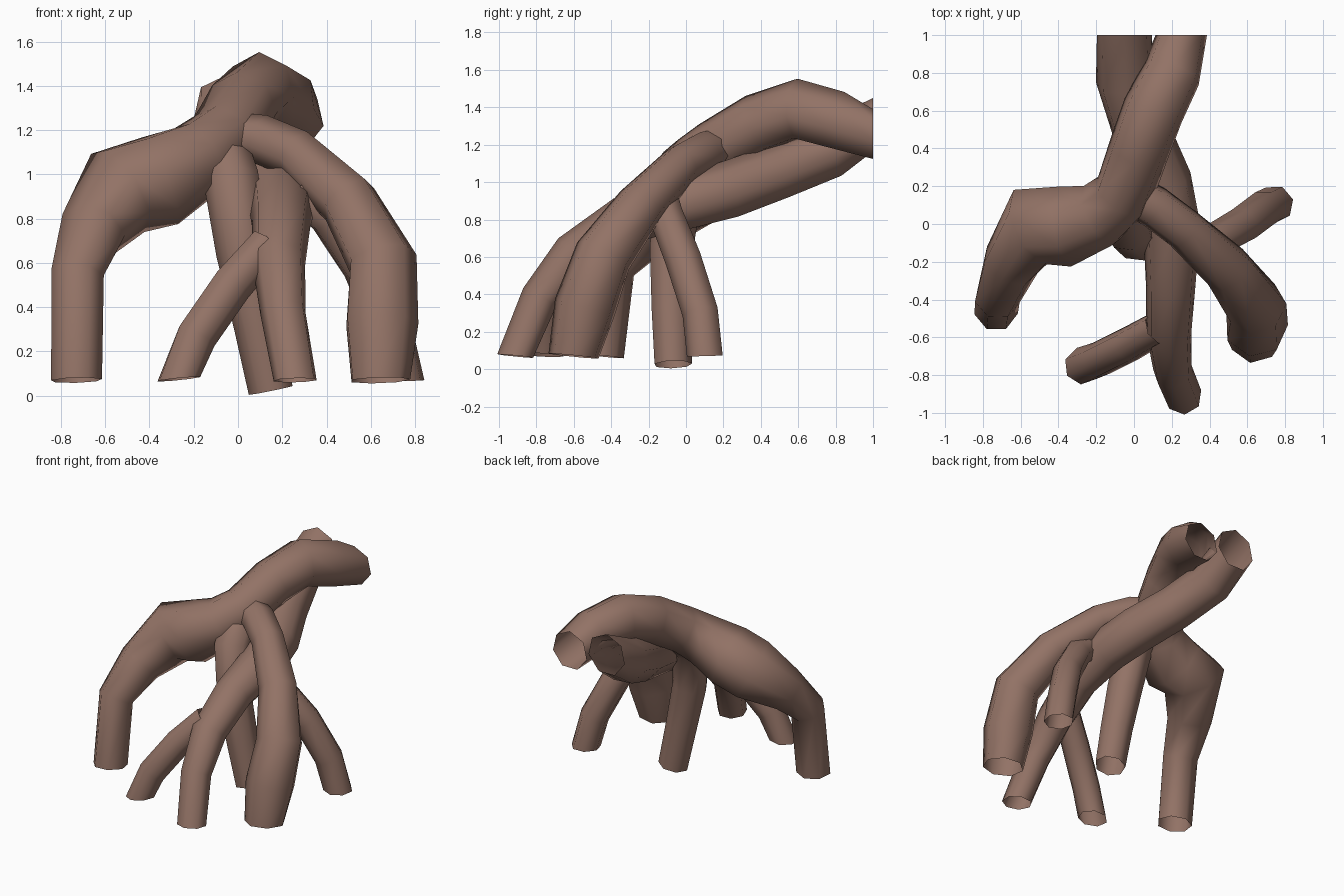
import bpy, bmesh, math
from mathutils import Vector

bark = bpy.data.materials.new("brown bark")
bark.diffuse_color = (0.29, 0.17, 0.132, 1)
SIDES = 7


def root(name, path, start_dir=None, end_dir=None):
    """Open low-poly tube through (x, y, z, radius) points."""
    pts = [Vector(p[:3]) for p in path]
    bm = bmesh.new()
    rings, ref = [], None
    for i, p in enumerate(pts):
        before = (p - pts[i - 1]).normalized() if i else Vector()
        after = (pts[i + 1] - p).normalized() if i < len(pts) - 1 else Vector()
        t = (before + after).normalized()
        if i == 0 and start_dir:
            t = Vector(start_dir).normalized()
        if i == len(pts) - 1 and end_dir:
            t = Vector(end_dir).normalized()
        # carry the ring's orientation along the path without twisting
        if ref is None:
            ref = Vector((0, 0, 1)) if abs(t.z) < 0.9 else Vector((0, 1, 0))
        ref = (ref - t * ref.dot(t)).normalized()
        side = t.cross(ref)
        ring = []
        for k in range(SIDES):
            a = 2 * math.pi * k / SIDES
            ring.append(bm.verts.new(p + path[i][3] * (math.cos(a) * ref + math.sin(a) * side)))
        rings.append(ring)
    for r0, r1 in zip(rings, rings[1:]):
        for k in range(SIDES):
            n = (k + 1) % SIDES
            f = bm.faces.new((r0[k], r0[n], r1[n], r1[k]))
            f.smooth = True
    me = bpy.data.meshes.new(name)
    bm.to_mesh(me)
    bm.free()
    me.materials.append(bark)
    ob = bpy.data.objects.new(name, me)
    bpy.context.collection.objects.link(ob)


DOWN = (0.03, -0.1, -1)
BACK = (0, -1, 0)

# upper main root, arching over to the left foot
root("left_main_root", [
    (0.25, 1.00, 1.25, 0.14), (0.20, 0.80, 1.33, 0.16), (0.10, 0.60, 1.385, 0.168),
    (0.02, 0.38, 1.31, 0.165), (-0.06, 0.15, 1.17, 0.165), (-0.17, 0.05, 1.08, 0.18),
    (-0.35, -0.01, 0.98, 0.22), (-0.53, -0.01, 0.93, 0.22), (-0.655, -0.21, 0.75, 0.155),
    (-0.725, -0.39, 0.55, 0.122), (-0.73, -0.45, 0.07, 0.118)], BACK, DOWN)

# lower main root, running under it to the front foot
root("front_main_root", [
    (-0.05, 1.00, 1.30, 0.15), (-0.05, 0.76, 1.16, 0.155), (0.04, 0.48, 1.045, 0.155),
    (0.15, 0.22, 0.95, 0.16), (0.2, -0.02, 0.885, 0.155), (0.195, -0.33, 0.79, 0.135),
    (0.185, -0.60, 0.61, 0.122), (0.205, -0.78, 0.38, 0.105),
    (0.26, -0.91, 0.07, 0.1)], BACK, DOWN)

# thick branch root to the front right
root("right_branch_root", [
    (0.0, 0.15, 1.17, 0.11), (0.11, 0.09, 1.155, 0.115), (0.27, -0.03, 1.09, 0.115),
    (0.50, -0.24, 0.88, 0.135), (0.65, -0.44, 0.61, 0.16), (0.645, -0.54, 0.33, 0.17),
    (0.64, -0.60, 0.07, 0.138)], None, DOWN)

# straight prop under the crossing
root("centre_prop_root", [
    (-0.06, 0.12, 1.1, 0.12), (-0.025, -0.03, 0.97, 0.13), (0.02, -0.08, 0.65, 0.12),
    (0.09, -0.08, 0.32, 0.11), (0.15, -0.07, 0.025, 0.104)])

# side root to the back right
root("right_prop_root", [
    (0.26, -0.12, 0.93, 0.08), (0.41, -0.10, 0.81, 0.095), (0.57, -0.01, 0.58, 0.1),
    (0.69, 0.08, 0.30, 0.1), (0.745, 0.105, 0.07, 0.1)], None, (0.0, 0.03, -1))

# thin front root to the left
root("front_prop_root", [
    (0.13, -0.55, 0.68, 0.09), (-0.03, -0.64, 0.50, 0.095), (-0.19, -0.72, 0.27, 0.095),
    (-0.27, -0.75, 0.075, 0.1)], None, (0.1, -0.05, -1))
